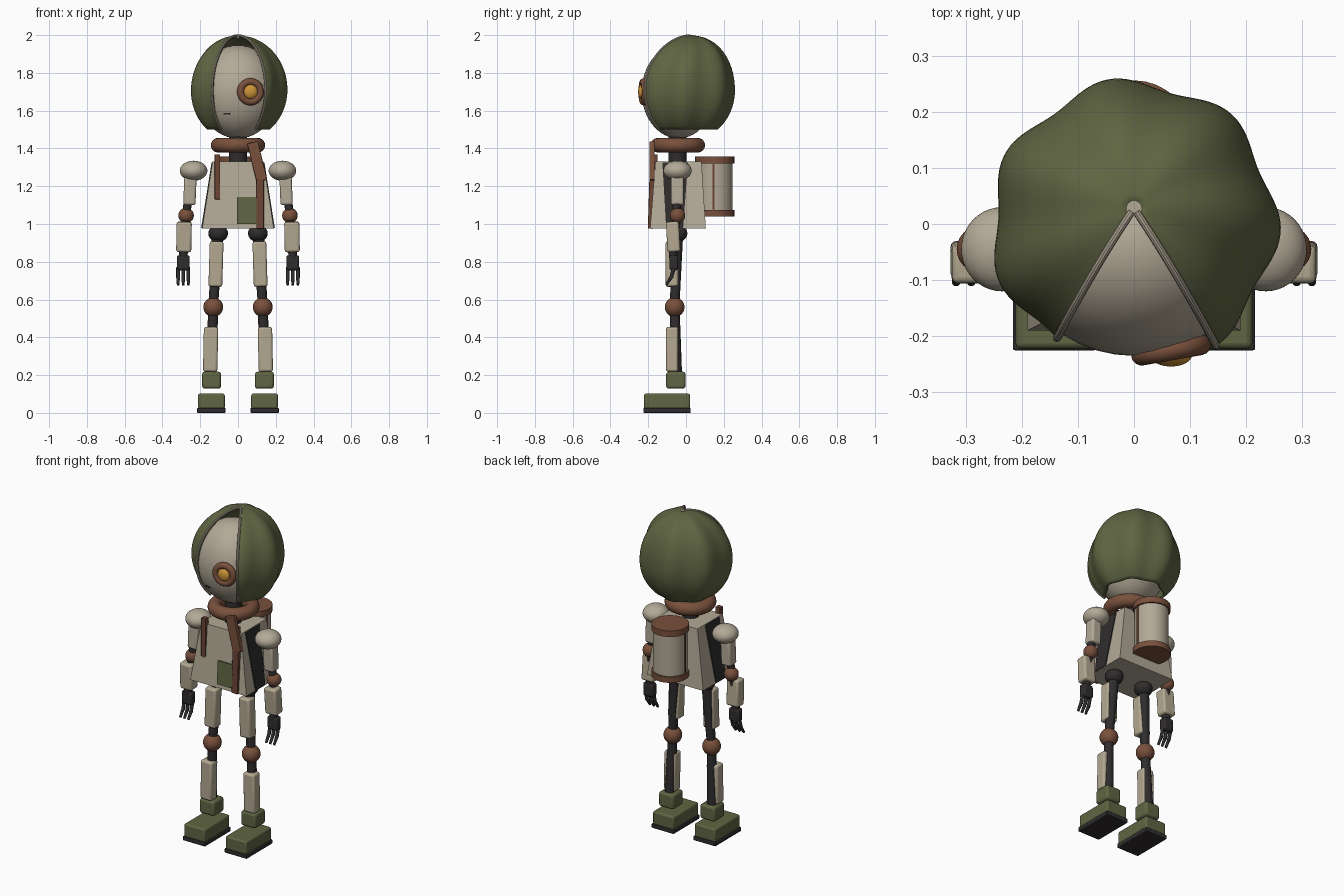
import bpy, bmesh, math
from mathutils import Vector

cube = bpy.data.objects.get("Cube")
if cube:
    bpy.data.objects.remove(cube, do_unlink=True)


def material(name, rgb):
    m = bpy.data.materials.new(name)
    m.use_nodes = True
    m.diffuse_color = (*rgb, 1)
    bsdf = m.node_tree.nodes["Principled BSDF"]
    bsdf.inputs["Base Color"].default_value = (*rgb, 1)
    bsdf.inputs["Roughness"].default_value = 0.7
    return m


CREAM = material("warm cream", (0.45, 0.40, 0.31))
PLATE = material("sandy cream", (0.45, 0.39, 0.28))
GREEN = material("olive green", (0.115, 0.130, 0.055))
BROWN = material("leather brown", (0.19, 0.08, 0.045))
STRAP = material("dark leather", (0.15, 0.06, 0.035))
DARK = material("charcoal", (0.028, 0.025, 0.025))
AMBER = material("amber", (0.60, 0.29, 0.04))


def finish(name, mat, smooth=True):
    o = bpy.context.object
    o.name = name
    o.data.materials.clear()
    o.data.materials.append(mat)
    if smooth:
        bpy.ops.object.shade_smooth_by_angle(angle=math.radians(35))
    return o


def box(name, mat, lo, hi, bevel=0.0, rot=(0, 0, 0)):
    """Box between two corners, optionally bevelled and turned."""
    lo, hi = Vector(lo), Vector(hi)
    bpy.ops.mesh.primitive_cube_add(size=1, location=(lo + hi) / 2, rotation=rot)
    o = bpy.context.object
    for v in o.data.vertices:
        v.co *= hi - lo
    if bevel:
        b = o.modifiers.new("rounding", "BEVEL")
        b.width, b.segments = bevel, 3
    return finish(name, mat)


def ball(name, mat, centre, radii):
    bpy.ops.mesh.primitive_uv_sphere_add(segments=40, ring_count=24, radius=1, location=centre)
    o = bpy.context.object
    for v in o.data.vertices:
        v.co *= Vector(radii)
    return finish(name, mat)


def rod(name, mat, a, b, r1, r2=None):
    """Cylinder or cone from point a to point b."""
    a, b = Vector(a), Vector(b)
    bpy.ops.mesh.primitive_cone_add(vertices=32, radius1=r1, radius2=r1 if r2 is None else r2,
                                    depth=(b - a).length, location=(a + b) / 2)
    bpy.context.object.rotation_euler = (b - a).to_track_quat("Z", "Y").to_euler()
    return finish(name, mat)


def ring(name, mat, centre, major, minor, rot=(0, 0, 0)):
    bpy.ops.mesh.primitive_torus_add(location=centre, rotation=rot, major_radius=major,
                                     minor_radius=minor, major_segments=48, minor_segments=16)
    return finish(name, mat)


def mesh(name, mat, verts, faces):
    me = bpy.data.meshes.new(name)
    me.from_pydata(verts, [], faces)
    o = bpy.data.objects.new(name, me)
    bpy.context.collection.objects.link(o)
    bpy.ops.object.select_all(action="DESELECT")
    bpy.context.view_layer.objects.active = o
    o.select_set(True)
    return finish(name, mat)


# Hood: wavy egg-shaped shell with an open wedge at the front
GAP = math.radians(34)
ROWS, COLS = 32, 112
PHI_END = math.acos(-0.21 / 0.275)


def hood_point(phi, az):
    """phi runs down from the crown, az turns round from the front."""
    rz = 0.288 if phi < math.pi / 2 else 0.275
    wave = math.cos(7 * (az - math.pi / 2 - math.radians(100)) + 0.5 * (phi - math.pi / 2))
    r = (0.252 + 0.010 * wave) * math.sin(phi)
    shift = 0.028 * max(0, math.cos(phi)) ** 2
    return (r * math.sin(az), shift - r * math.cos(az), 1.71 + rz * math.cos(phi))


verts, faces = [], []
for i in range(ROWS + 1):
    phi = 0.03 + (PHI_END - 0.03) * i / ROWS
    for j in range(COLS + 1):
        verts.append(hood_point(phi, GAP + (2 * math.pi - 2 * GAP) * j / COLS))
for i in range(ROWS):
    for j in range(COLS):
        k = i * (COLS + 1) + j
        faces.append((k, k + COLS + 1, k + COLS + 2, k + 1))
hood = mesh("hood", GREEN, verts, faces)
thick = hood.modifiers.new("thickness", "SOLIDIFY")
thick.thickness, thick.offset = 0.012, -1

# Trim piping along both edges of the hood
for side, az in (("left", GAP), ("right", 2 * math.pi - GAP)):
    cu = bpy.data.curves.new("trim", "CURVE")
    cu.dimensions, cu.bevel_depth, cu.bevel_resolution = "3D", 0.007, 3
    cu.use_fill_caps = True
    sp = cu.splines.new("POLY")
    sp.points.add(ROWS)
    for i, p in enumerate(sp.points):
        p.co = (*hood_point(0.03 + (PHI_END - 0.03) * i / ROWS, az), 1)
    o = bpy.data.objects.new("hood_trim", cu)
    bpy.context.collection.objects.link(o)
    bpy.ops.object.select_all(action="DESELECT")
    bpy.context.view_layer.objects.active = o
    o.select_set(True)
    bpy.ops.object.convert(target="MESH")
    finish("hood_trim_" + side, CREAM)
rod("crown_button", CREAM, (0, 0.028, 1.985), (0, 0.028, 2.0), 0.013)

# Head, eye and mouth
ball("head", CREAM, (0, -0.04, 1.70), (0.215, 0.195, 0.247))
upright = (math.pi / 2, 0, math.radians(10))
ring("eye_ring", BROWN, (0.066, -0.224, 1.70), 0.053, 0.019, upright)
rod("eye_socket", STRAP, (0.058, -0.19, 1.70), (0.066, -0.232, 1.70), 0.05)
ball("eye", AMBER, (0.066, -0.232, 1.70), (0.038, 0.022, 0.038))
box("mouth", DARK, (-0.075, -0.208, 1.579), (-0.042, -0.195, 1.588), rot=(0, 0, -0.28))

# Neck and scarf
rod("neck", DARK, (0, -0.045, 1.30), (0, -0.045, 1.48), 0.047)
ring("scarf", BROWN, (0, -0.043, 1.417), 0.105, 0.039)
box("scarf_tail", BROWN, (0.073, -0.194, 1.225), (0.131, -0.166, 1.435), 0.004, rot=(0, -0.24, 0))
box("scarf_end", STRAP, (0.097, -0.198, 0.975), (0.137, -0.172, 1.24), 0.003, rot=(-0.03, 0, 0))


# Coat: tapered box, with dark panels let into the sides
def tapered(name, mat, top, bottom):
    """Each end is (x0, x1, y0, y1, z)."""
    v = [(x, y, e[4]) for e in (bottom, top)
         for x, y in ((e[0], e[2]), (e[1], e[2]), (e[1], e[3]), (e[0], e[3]))]
    f = [(3, 2, 1, 0), (4, 5, 6, 7)] + [(i, (i + 1) % 4, (i + 1) % 4 + 4, i + 4) for i in range(4)]
    return mesh(name, mat, v, f)


tapered("coat", CREAM, (-0.135, 0.135, -0.162, 0.082, 1.33), (-0.19, 0.19, -0.19, 0.105, 0.975))
tapered("side_panels", DARK, (-0.14, 0.14, -0.125, 0.01, 1.325), (-0.195, 0.195, -0.105, -0.015, 0.978))
box("pocket", GREEN, (-0.005, -0.193, 1.0), (0.11, -0.184, 1.14), rot=(-0.07, 0, 0))

# Backpack canister
rod("pack_body", CREAM, (0, 0.152, 1.05), (0, 0.152, 1.35), 0.095)
for name, z0, z1 in (("pack_lid", 1.32, 1.357), ("pack_base", 1.04, 1.075)):
    rod(name, BROWN, (0, 0.152, z0), (0, 0.152, z1), 0.104)
box("pack_bands", STRAP, (-0.098, 0.14, 1.07), (0.098, 0.15, 1.33))

# Paired limbs
for side, s in (("left", 1), ("right", -1)):
    def pair(x0, x1):
        return (x0, x1) if s > 0 else (-x1, -x0)

    def block(name, mat, xs, ys, zs, bevel, rot=(0, 0, 0)):
        x0, x1 = pair(*xs)
        return box(f"{name}_{side}", mat, (x0, ys[0], zs[0]), (x1, ys[1], zs[1]), bevel, rot)

    block("shoulder_strap", STRAP, (0.094, 0.124), (-0.180, -0.150), (1.13, 1.368), 0.003)

    # Arm
    ball("shoulder_" + side, CREAM, (s * 0.235, -0.045, 1.282), (0.073, 0.075, 0.053))
    block("upper_arm", CREAM, (0.222, 0.287), (-0.08, -0.012), (1.10, 1.26), 0.012, (0, -s * 0.04, 0))
    rod("elbow_rod_" + side, DARK, (s * 0.262, -0.045, 1.15), (s * 0.285, -0.06, 0.95), 0.022)
    ball("elbow_" + side, BROWN, (s * 0.275, -0.045, 1.045), (0.041, 0.041, 0.041))
    block("forearm", PLATE, (0.246, 0.326), (-0.102, -0.034), (0.852, 1.012), 0.012, (0.06, -s * 0.02, 0))
    rod("wrist_" + side, DARK, (s * 0.288, -0.068, 0.87), (s * 0.29, -0.068, 0.82), 0.023)
    block("palm", DARK, (0.256, 0.324), (-0.088, -0.042), (0.755, 0.835), 0.012)
    for n in range(3):
        x = s * (0.263 + 0.027 * n)
        rod(f"finger_{n}_{side}", DARK, (x, -0.064, 0.77), (x, -0.078, 0.715), 0.010)
        rod(f"fingertip_{n}_{side}", DARK, (x, -0.076, 0.722), (x, -0.105, 0.678), 0.010, 0.007)

    # Leg
    ball("hip_" + side, DARK, (s * 0.105, -0.045, 0.95), (0.052, 0.052, 0.045))
    rod("thigh_rod_" + side, DARK, (s * 0.108, -0.046, 0.95), (s * 0.131, -0.06, 0.56), 0.031, 0.025)
    block("thigh_plate", PLATE, (0.080, 0.153), (-0.108, -0.042), (0.668, 0.908), 0.012, (0, -s * 0.03, 0))
    ball("knee_" + side, BROWN, (s * 0.131, -0.06, 0.56), (0.052, 0.052, 0.052))
    rod("shin_rod_" + side, DARK, (s * 0.131, -0.06, 0.56), (s * 0.144, -0.05, 0.18), 0.026, 0.030)
    block("shin_plate", PLATE, (0.107, 0.183), (-0.106, -0.042), (0.218, 0.455), 0.012, (0, -s * 0.02, 0))
    block("ankle", GREEN, (0.090, 0.190), (-0.105, -0.003), (0.128, 0.218), 0.014)
    block("shoe", GREEN, (0.070, 0.211), (-0.222, 0.022), (0.02, 0.102), 0.01)
    block("sole", DARK, (0.066, 0.216), (-0.225, 0.025), (0.0, 0.026), 0.004)
